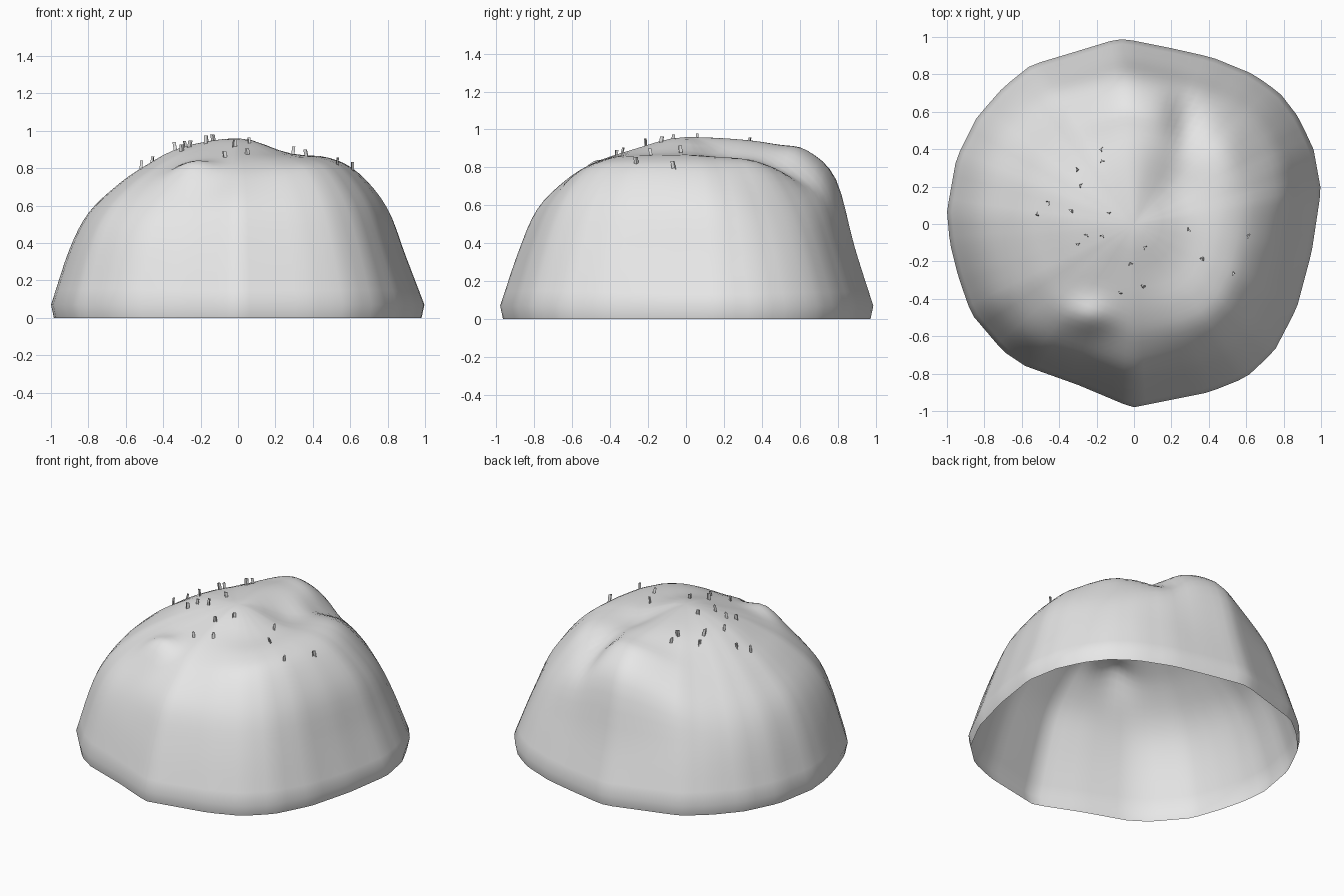
import bpy, bmesh, math, random
from mathutils import Vector, Matrix
from mathutils.bvhtree import BVHTree

random.seed(4)
cube = bpy.data.objects.get("Cube")
if cube:
    bpy.data.objects.remove(cube, do_unlink=True)

SEGMENTS, STEPS = 96, 4

# Ground outline, counter-clockwise
OUTLINE = [(1, .18), (.96, .4), (.88, .57), (.78, .7), (.64, .8), (.42, .89),
           (.2, .94), (-.05, .99), (-.12, .98), (-.35, .91), (-.55, .85),
           (-.7, .73), (-.84, .57), (-.95, .35), (-1, .07), (-.985, -.1),
           (-.94, -.28), (-.87, -.48), (-.7, -.68), (-.58, -.76), (-.3, -.86),
           (-.05, -.965), (0, -.98), (.2, -.94), (.4, -.9), (.6, -.82),
           (.75, -.68), (.87, -.45), (.95, -.15)]

# Wall and crown heights at fixed fractions of the outline, every eighth of a turn
LEVELS = [1, .9, .8, .65, .5, .3, 0]
HEIGHTS = [(.33, .6, .78, .855, .88), (.35, .56, .74, .83, .87),
           (.38, .74, .89, .92, .945), (.38, .58, .73, .83, .92),
           (.37, .56, .705, .81, .91), (.4, .58, .72, .81, .89),
           (.36, .58, .73, .82, .89), (.38, .61, .79, .85, .88)]
RIM, SUMMIT = .07, .96

# Local swellings and hollows: x, y, amount, spread in x and y
LUMPS = [(-.25, -.5, .07, .13, .1), (.27, .56, -.06, .09, .18),
         (.5, .38, .03, .12, .18), (.22, .15, -.02, .1, .15)]


def material(name, value):
    mat = bpy.data.materials.new(name)
    mat.use_nodes = True
    colour = (value, value, value, 1)
    mat.diffuse_color = colour
    mat.node_tree.nodes["Principled BSDF"].inputs["Base Color"].default_value = colour
    return mat


def spline(a, b, c, d, t):
    return b + .5 * t * (c - a + t * (2*a - 5*b + 4*c - d + t * (3*(b - c) + d - a)))


def outline_radius(angle):
    # Cross the ray at this angle with the outline polygon
    ray = Vector((math.cos(angle), math.sin(angle)))
    for i, p in enumerate(OUTLINE):
        p, q = Vector(p), Vector(OUTLINE[(i + 1) % len(OUTLINE)])
        cp, cq = ray.cross(p), ray.cross(q)
        if cp <= 0 < cq and ray.dot(p) > 0:
            return p.lerp(q, cp / (cp - cq)).length
    return 1


def meridian(angle):
    # Smooth section from rim to summit as (fraction, height) pairs
    k, t = divmod(angle / (math.pi / 4), 1)
    rows = [HEIGHTS[(int(k) + j) % 8] for j in (-1, 0, 1, 2)]
    zs = [RIM] + [spline(*col, t) for col in zip(*rows)] + [SUMMIT]
    fs = [LEVELS[0] * 2 - LEVELS[1]] + LEVELS + [-LEVELS[-2]]
    zs = [RIM * 2 - zs[1]] + zs + [zs[-2]]
    section = []
    for i in range(1, len(fs) - 2):
        for s in range(STEPS):
            section.append((spline(*fs[i-1:i+3], s / STEPS),
                            spline(*zs[i-1:i+3], s / STEPS)))
    return section


def lump(x, y):
    return sum(h * math.exp(-((x - cx) / sx)**2 - ((y - cy) / sy)**2)
               for cx, cy, h, sx, sy in LUMPS)


def finish(bm, name, mat, smooth):
    mesh = bpy.data.meshes.new(name)
    bm.to_mesh(mesh)
    bm.free()
    mesh.materials.append(mat)
    obj = bpy.data.objects.new(name, mesh)
    bpy.context.collection.objects.link(obj)
    for poly in mesh.polygons:
        poly.use_smooth = smooth
    return obj


grey = material("plain grey", .8)

# Mound: open-bottomed shell lofted around the vertical axis
bm = bmesh.new()
columns = []
for s in range(SEGMENTS):
    angle = 2 * math.pi * s / SEGMENTS
    r = outline_radius(angle)
    c, sn = math.cos(angle) * r, math.sin(angle) * r
    column = [bm.verts.new((c * .985, sn * .985, 0))]
    for f, z in meridian(angle):
        x, y = c * f, sn * f
        column.append(bm.verts.new((x, y, z + lump(x, y))))
    columns.append(column)
top = bm.verts.new((0, 0, SUMMIT + lump(0, 0)))
for s, a in enumerate(columns):
    b = columns[(s + 1) % SEGMENTS]
    for i in range(len(a) - 1):
        bm.faces.new((a[i], b[i], b[i+1], a[i+1]))
    bm.faces.new((a[-1], b[-1], top))
bm.normal_update()
surface = BVHTree.FromBMesh(bm)
finish(bm, "mound", grey, True)

# Stubble: little folded blades standing on the crown
SPOTS = [(-.17, .4), (-.17, .33), (-.3, .29), (-.28, .21), (-.46, .11),
         (-.52, .05), (-.33, .07), (-.13, .06), (-.26, -.06), (-.17, -.07),
         (-.3, -.11), (.06, -.13), (-.02, -.21), (.05, -.34), (-.07, -.37),
         (.29, -.03), (.37, -.18), (.53, -.26), (.61, -.06)]
bm = bmesh.new()
for x, y in SPOTS:
    ground = surface.ray_cast(Vector((x, y, 2)), Vector((0, 0, -1)))[0]
    turn = Matrix.Rotation(random.uniform(0, math.tau), 3, 'Z')
    lean = Vector((random.uniform(-.01, .01), random.uniform(-.01, .01),
                   random.uniform(.03, .045)))
    fold = [turn @ Vector(p) for p in ((-.012, -.005, 0), (0, .007, 0), (.012, -.005, 0))]
    low = [bm.verts.new(ground + p - Vector((0, 0, .01))) for p in fold]
    high = [bm.verts.new(ground + p + lean) for p in fold]
    for i in range(2):
        bm.faces.new((low[i], low[i+1], high[i+1], high[i]))
    bm.faces.new(high)
finish(bm, "stubble_blades", grey, False)
